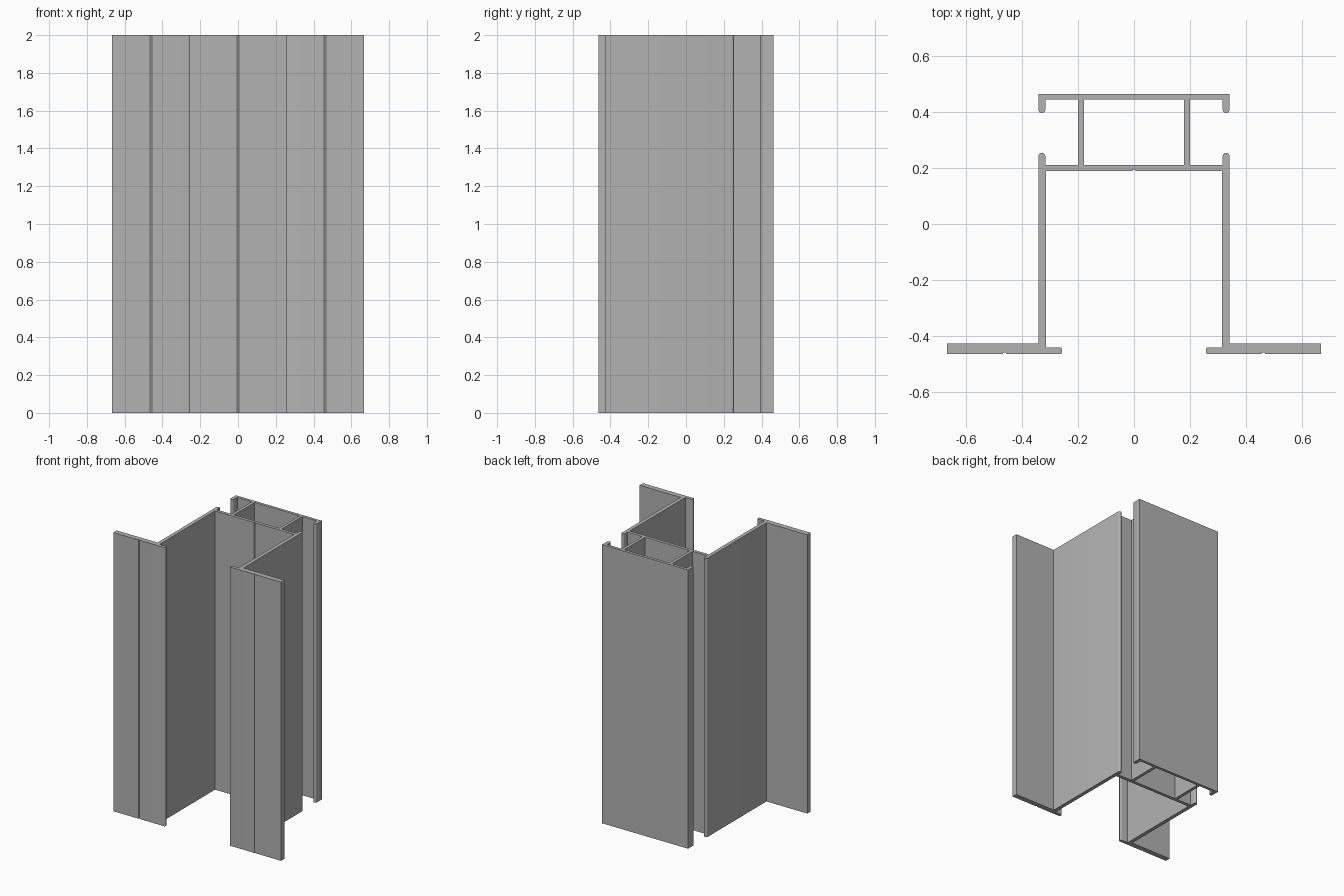
import bpy, bmesh, math

cube = bpy.data.objects.get("Cube")
if cube:
    bpy.data.objects.remove(cube, do_unlink=True)

LENGTH = 2.0
BACK, FRONT = 0.463, -0.463
LEG_OUT, LEG_IN, HOOK_IN = 0.341, 0.314, 0.316
WEB_TOP, WEB_LOW, CAP_LOW = 0.211, 0.188, 0.443
WALL_OUT, WALL_IN = 0.2, 0.178
FLANGE_END, FLANGE_TOP = 0.666, -0.425
LIP_END, LIP_TOP = 0.257, -0.44


def arc(cx, cy, r, start, end, steps=8):
    """Points along an arc, angles in degrees."""
    angles = [math.radians(start + (end - start) * i / steps) for i in range(steps + 1)]
    return [(cx + r * math.cos(a), cy + r * math.sin(a)) for a in angles]


def groove(x, y, r=0.006):
    """Small round marking groove cut up into a front-facing surface."""
    return arc(x, y, r, 180, 0, 6)


tip_x = (LEG_OUT + HOOK_IN) / 2
tip_r = (LEG_OUT - HOOK_IN) / 2
lip_r = 0.006

# Right half of the outer outline, from the web centre round to the back plate
half = groove(0, WEB_LOW)[3:]
half += [(LEG_IN, WEB_LOW), (LEG_IN, LIP_TOP)]
half += arc(LIP_END + lip_r, LIP_TOP - lip_r, lip_r, 90, 180, 4)
half += arc(LIP_END + lip_r, FRONT + lip_r, lip_r, 180, 270, 4)
half += groove(0.461, FRONT)
half += [(FLANGE_END, FRONT), (FLANGE_END, FLANGE_TOP), (LEG_OUT, FLANGE_TOP)]
half += arc(tip_x, 0.241, tip_r, 0, 180)            # rounded lower lip
half += [(HOOK_IN, WEB_TOP), (WALL_OUT, WEB_TOP), (WALL_OUT, CAP_LOW), (HOOK_IN, CAP_LOW)]
half += arc(tip_x, 0.408, tip_r, 180, 360)          # rounded upper hook
half += [(LEG_OUT, BACK)]

outline = half + [(-x, y) for x, y in reversed(half[1:])]
chamber = [(-WALL_IN, WEB_TOP), (WALL_IN, WEB_TOP), (WALL_IN, CAP_LOW), (-WALL_IN, CAP_LOW)]

# Filled section with a hollow chamber, extruded to full length
curve = bpy.data.curves.new("frame_profile", "CURVE")
curve.dimensions = "2D"
curve.fill_mode = "BOTH"
curve.extrude = LENGTH / 2
for loop in (outline, chamber):
    spline = curve.splines.new("POLY")
    spline.points.add(len(loop) - 1)
    for point, (x, y) in zip(spline.points, loop):
        point.co = (x, y, 0, 1)
    spline.use_cyclic_u = True

frame = bpy.data.objects.new("frame_profile", curve)
bpy.context.collection.objects.link(frame)
frame.location.z = LENGTH / 2
bpy.ops.object.select_all(action="DESELECT")
frame.select_set(True)
bpy.context.view_layer.objects.active = frame
bpy.ops.object.convert(target="MESH")
frame = bpy.context.object

# Weld the end caps to the walls
bm = bmesh.new()
bm.from_mesh(frame.data)
bmesh.ops.remove_doubles(bm, verts=bm.verts, dist=0.0001)
bmesh.ops.recalc_face_normals(bm, faces=bm.faces)
bm.to_mesh(frame.data)
bm.free()
bpy.ops.object.shade_smooth_by_angle(angle=math.radians(35))

# Plain grey metal
grey = bpy.data.materials.new("plain_grey")
grey.use_nodes = True
colour = (0.45, 0.45, 0.45, 1)
grey.diffuse_color = colour
grey.node_tree.nodes["Principled BSDF"].inputs["Base Color"].default_value = colour
frame.data.materials.clear()
frame.data.materials.append(grey)
